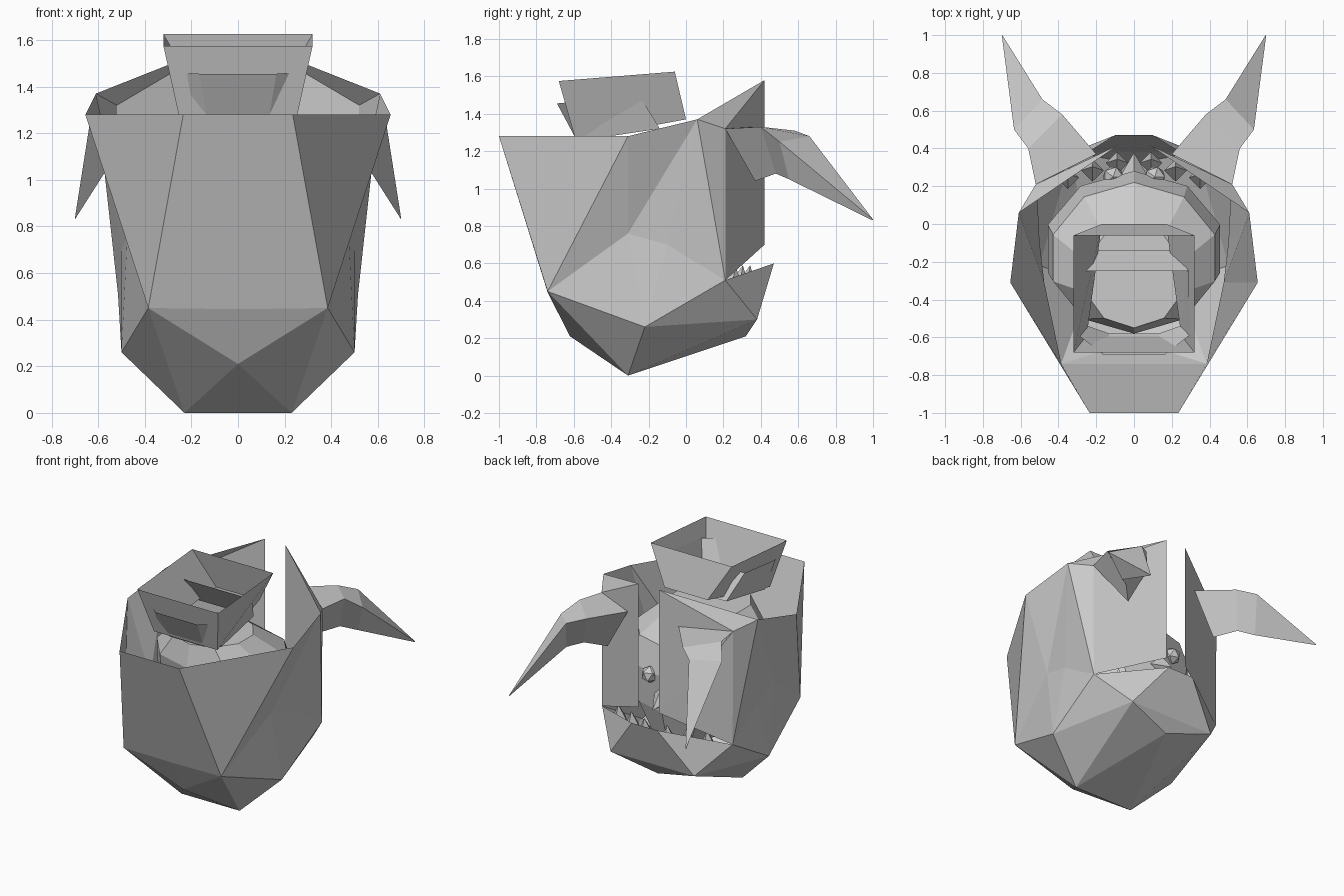
import bpy, bmesh, math
from mathutils import Vector

if "Cube" in bpy.data.objects:
    bpy.data.objects.remove(bpy.data.objects["Cube"])


def make(name, verts, faces, mirror=False):
    """Flat shaded mesh, optionally mirrored across x = 0."""
    me = bpy.data.meshes.new(name)
    me.from_pydata(verts, [], faces)
    bm = bmesh.new()
    bm.from_mesh(me)
    bmesh.ops.recalc_face_normals(bm, faces=bm.faces)
    bm.to_mesh(me)
    bm.free()
    ob = bpy.data.objects.new(name, me)
    bpy.context.collection.objects.link(ob)
    if mirror:
        mod = ob.modifiers.new("mirror", 'MIRROR')
        mod.use_axis[0] = True
        mod.merge_threshold = 0.002
    return ob


def named(name, pts, faces):
    """Half shell from lettered points; each face is a string of letters."""
    keys = list(pts)
    idx = [[keys.index(k) for k in f.split()] for f in faces]
    return make(name, [pts[k] for k in keys], idx, True)


def loft(name, rings, cap_start=False, cap_end=False, mirror=False):
    n = len(rings[0])
    verts = [p for r in rings for p in r]
    faces = [(k * n + i, k * n + (i + 1) % n, (k + 1) * n + (i + 1) % n, (k + 1) * n + i)
             for k in range(len(rings) - 1) for i in range(n)]
    if cap_start:
        faces.append(tuple(range(n)))
    if cap_end:
        faces.append(tuple(range(len(verts) - n, len(verts))))
    return make(name, verts, faces, mirror)


def spike(name, base, tip, r, sides=4):
    """Pointed cone from a base point to a tip, mirrored."""
    base, tip = Vector(base), Vector(tip)
    q = (tip - base).to_track_quat('Z', 'Y')
    ring = [base + q @ Vector((r * math.cos(a), r * math.sin(a), 0))
            for a in (2 * math.pi * i / sides for i in range(sides))]
    return make(name, ring + [tip],
                [(i, (i + 1) % sides, sides) for i in range(sides)] + [tuple(range(sides))], True)


# Outer shell with open top: front wall, sides, and cheek plates around the rear slit
B, B0 = (0.385, -0.74, 0.45), (0, -0.74, 0.445)
G, E = (0.515, 0.21, 0.51), (0.5, -0.22, 0.26)
named("outer_shell", {
    'A0': (0, -1, 1.28), 'A': (0.235, -1, 1.28), 'B0': B0, 'B': B,
    'C': (0.655, -0.31, 1.28), 'D': (0.475, -0.31, 0.76), 'D2': (0.5, -0.1, 0.70),
    'F': (0.61, 0.06, 1.37), 'Q': (0.52, 0.21, 1.32), 'G': G, 'E': E,
    'P1': (0.08, 0.42, 1.58), 'P2': (0.08, 0.42, 0.70)},
    ["A0 A B B0", "A C B", "C D B", "C F D", "F D2 D", "F G D2", "B D E",
     "D D2 E", "D2 G E", "F P1 Q", "F Q G", "Q P1 P2", "Q P2 G"])

# Lower bowl and jaw
named("jaw", {
    'B0': B0, 'B': B, 'H0': (0, -0.62, 0.21), 'I0': (0, -0.31, 0), 'I': (0.23, -0.31, 0),
    'E': E, 'G': G, 'K': (0.33, 0.38, 0.30), 'K0': (0, 0.38, 0.30),
    'J0': (0, 0.32, 0.21), 'L': (0.1, 0.47, 0.60), 'L0': (0, 0.47, 0.60)},
    ["B0 B H0", "B I H0", "H0 I I0", "B E I", "E G K", "G L K", "L L0 K0 K",
     "E K I", "K J0 I", "K K0 J0", "I J0 I0"])

# Inner head, faceted rings stacked upward
def head_ring(z, cy, rx, ry, n=10):
    return [(rx * math.cos(t), cy + ry * math.sin(t), z)
            for t in (2 * math.pi * (i + 0.5) / n for i in range(n))]


loft("inner_head", [head_ring(*r) for r in [
    (0.42, -0.08, 0.26, 0.30), (0.62, -0.10, 0.40, 0.37), (0.88, -0.13, 0.48, 0.41),
    (1.06, -0.18, 0.45, 0.40), (1.22, -0.28, 0.27, 0.27)]], True, True)

# Face details behind the slit
spike("nose", (0, 0.24, 0.74), (0, 0.38, 0.68), 0.08, 4)
for i, x in enumerate((0.09, 0.22, 0.35)):
    y = 0.35 - 0.3 * x
    spike("tooth_%d" % i, (x, y, 0.47), (x, y + 0.02, 0.59), 0.06)
bpy.ops.mesh.primitive_ico_sphere_add(subdivisions=1, radius=0.06, location=(0.11, 0.25, 0.86))
eye = bpy.context.object
eye.name = "eye_right"
left = eye.copy()
left.name = "eye_left"
left.location.x *= -1
bpy.context.collection.objects.link(left)

# Horns sweeping back and down, triangular section
loft("horn", [
    [(0.52, 0.21, 1.32), (0.20, 0.37, 1.33), (0.36, 0.37, 1.04)],
    [(0.56, 0.40, 1.33), (0.38, 0.58, 1.31), (0.47, 0.48, 1.08)],
    [(0.635, 0.50, 1.25), (0.485, 0.66, 1.28), (0.56, 0.55, 1.05)],
    [(0.70, 1.0, 0.835), (0.697, 1.0, 0.835), (0.70, 0.997, 0.83)]], False, True, True)


# Flared open collar on top and the smaller liner crossing it
def collar_ring(*half):
    return [(-x, y, z) for x, y, z in reversed(half)] + list(half)


loft("outer_collar", [collar_ring((0.25, -0.59, 1.26), (0.17, 0.0, 1.37)),
                      collar_ring((0.32, -0.68, 1.575), (0.32, -0.06, 1.625))])
loft("inner_collar", [
    collar_ring((0.13, -0.58, 1.25), (0.245, -0.54, 1.26), (0.22, -0.14, 1.32)),
    collar_ring((0.165, -0.69, 1.455), (0.293, -0.59, 1.465), (0.29, -0.25, 1.50))])
